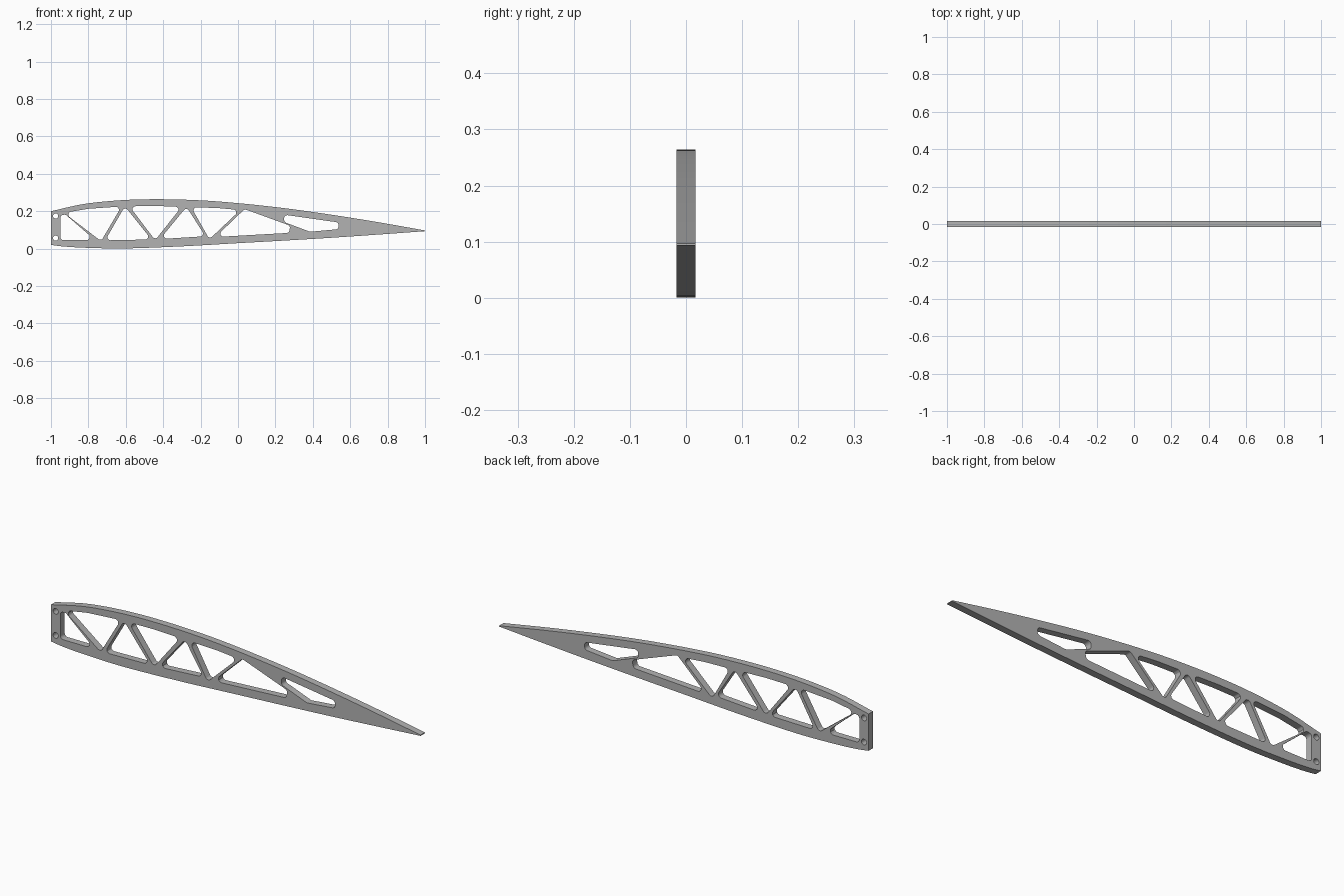
import bpy, bmesh, math
from mathutils import Vector

cube = bpy.data.objects.get("Cube")
if cube:
    bpy.data.objects.remove(cube, do_unlink=True)

HALF_THICKNESS = 0.017

grey = bpy.data.materials.new("plain grey")
grey.use_nodes = True
grey.diffuse_color = (0.45, 0.45, 0.45, 1)
grey.node_tree.nodes["Principled BSDF"].inputs["Base Color"].default_value = grey.diffuse_color


def smooth_path(points, steps=6):
    """Catmull-Rom path through the points."""
    p = [Vector(q) for q in points]
    p = [2 * p[0] - p[1]] + p + [2 * p[-1] - p[-2]]
    path = []
    for a, b, c, d in zip(p, p[1:], p[2:], p[3:]):
        for i in range(steps):
            t = i / steps
            path.append(0.5 * (2 * b + (c - a) * t + (2 * a - 5 * b + 4 * c - d) * t ** 2
                               + (3 * b - a - 3 * c + d) * t ** 3))
    return path + [p[-2]]


def rounded(points, radius=0.016, steps=6):
    """Polygon with every corner replaced by an arc."""
    p = [Vector(q) for q in points]
    path = []
    for i, corner in enumerate(p):
        to_prev, to_next = p[i - 1] - corner, p[(i + 1) % len(p)] - corner
        half = to_prev.angle(to_next) / 2
        cut = min(radius / math.tan(half), to_prev.length * 0.48, to_next.length * 0.48)
        u, v = to_prev.normalized(), to_next.normalized()
        centre = corner + (u + v).normalized() * cut / math.cos(half)
        start, end = corner + u * cut - centre, corner + v * cut - centre
        r = start.length
        for k in range(steps + 1):
            path.append(centre + start.lerp(end, k / steps).normalized() * r)
    return path


def circle(x, z, radius, sides=20):
    return [Vector((x + radius * math.cos(2 * math.pi * i / sides),
                    z + radius * math.sin(2 * math.pi * i / sides))) for i in range(sides)]


# Airfoil outline: upper skin to the tip, then lower skin back to the nose
upper = smooth_path([(-1, 0.2), (-0.82, 0.239), (-0.62, 0.259), (-0.42, 0.264), (-0.2, 0.258),
                     (0, 0.243), (0.25, 0.216), (0.5, 0.181), (0.75, 0.141), (1, 0.097)])
lower = smooth_path([(1, 0.093), (0.75, 0.075), (0.5, 0.058), (0.25, 0.043), (0, 0.029),
                     (-0.3, 0.012), (-0.6, 0.001), (-0.8, 0.004), (-0.93, 0.011), (-1, 0.02)])

# Truss openings, from nose to tail
openings = [
    [(-0.95, 0.178), (-0.922, 0.182), (-0.765, 0.046), (-0.95, 0.046)],
    [(-0.93, 0.191), (-0.8, 0.213), (-0.623, 0.225), (-0.732, 0.04)],
    [(-0.605, 0.226), (-0.71, 0.044), (-0.463, 0.049)],
    [(-0.58, 0.226), (-0.44, 0.228), (-0.302, 0.223), (-0.443, 0.045)],
    [(-0.275, 0.223), (-0.417, 0.051), (-0.175, 0.066)],
    [(-0.25, 0.221), (-0.11, 0.217), (0.012, 0.206), (-0.153, 0.05)],
    [(0.035, 0.211), (0.28, 0.122), (0.272, 0.084), (-0.12, 0.062)],
    [(0.247, 0.181), (0.537, 0.14), (0.537, 0.104), (0.385, 0.09), (0.247, 0.142)],
]
loops = [upper + lower] + [rounded(o) for o in openings]

# Mounting holes in the nose
loops += [circle(-0.975, z, 0.014) for z in (0.174, 0.056)]

# Flat rib plate: filled curve with holes, given thickness
curve = bpy.data.curves.new("wing_rib", "CURVE")
curve.dimensions = "2D"
curve.fill_mode = "BOTH"
curve.extrude = HALF_THICKNESS
for loop in loops:
    spline = curve.splines.new("POLY")
    spline.points.add(len(loop) - 1)
    for point, co in zip(spline.points, loop):
        point.co = (co.x, co.y, 0, 1)
    spline.use_cyclic_u = True
curve.materials.append(grey)

rib = bpy.data.objects.new("wing_rib", curve)
bpy.context.collection.objects.link(rib)
rib.rotation_euler.x = math.pi / 2
bpy.ops.object.select_all(action="DESELECT")
bpy.context.view_layer.objects.active = rib
rib.select_set(True)
bpy.ops.object.convert(target="MESH")

# Weld the caps to the walls
bm = bmesh.new()
bm.from_mesh(rib.data)
bmesh.ops.remove_doubles(bm, verts=bm.verts, dist=0.00005)
bmesh.ops.recalc_face_normals(bm, faces=bm.faces)
bm.to_mesh(rib.data)
bm.free()
bpy.ops.object.shade_smooth_by_angle(angle=math.radians(30))
